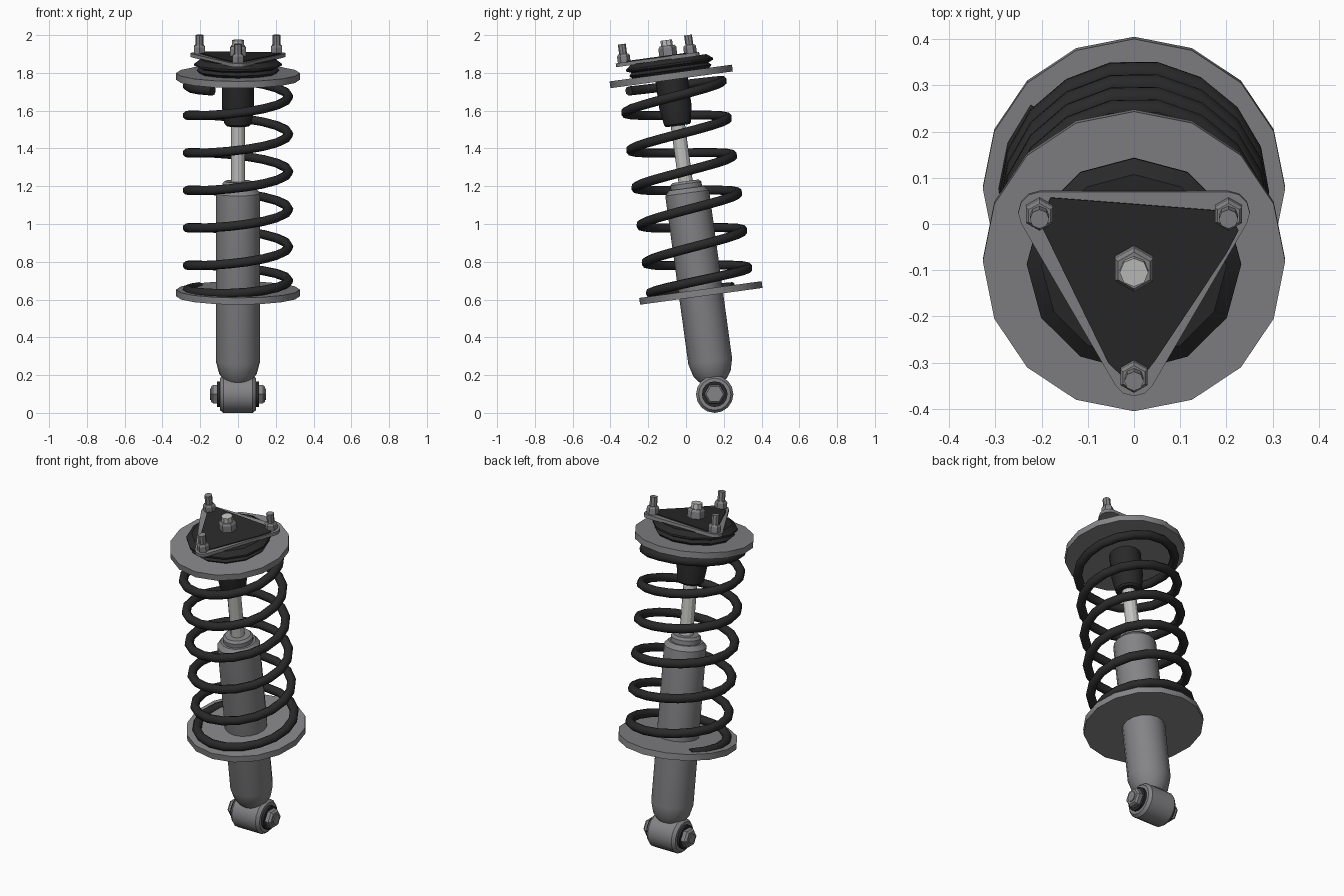
import bpy, bmesh
from math import sin, cos, pi, radians
from mathutils import Matrix

if "Cube" in bpy.data.objects:
    bpy.data.objects.remove(bpy.data.objects["Cube"], do_unlink=True)

# Frames: the strut leans back about the lower eye; the eye runs sideways
EYE = Matrix.Translation((0, 0.152, 0.099))
AXIS = EYE @ Matrix.Rotation(radians(7.8), 4, 'X')
CROSS = EYE @ Matrix.Rotation(pi / 2, 4, 'Y')


def material(name, rgb, rough=0.5):
    m = bpy.data.materials.new(name)
    m.use_nodes = True
    m.diffuse_color = (*rgb, 1)
    bsdf = m.node_tree.nodes["Principled BSDF"]
    bsdf.inputs["Base Color"].default_value = (*rgb, 1)
    bsdf.inputs["Roughness"].default_value = rough
    return m


STEEL = material("grey steel", (0.23, 0.23, 0.24))
BLACK = material("black rubber", (0.022, 0.022, 0.022))
ROD = material("bright rod", (0.54, 0.54, 0.53))


def finish(obj, frame, mat):
    bpy.context.collection.objects.link(obj)
    obj.matrix_world = frame
    obj.data.materials.append(mat)
    return obj


def mesh_object(name, bm, frame, mat, smooth):
    bmesh.ops.recalc_face_normals(bm, faces=bm.faces)
    mesh = bpy.data.meshes.new(name)
    bm.to_mesh(mesh)
    bm.free()
    obj = finish(bpy.data.objects.new(name, mesh), frame, mat)
    if smooth:
        bpy.ops.object.select_all(action='DESELECT')
        obj.select_set(True)
        bpy.context.view_layer.objects.active = obj
        bpy.ops.object.shade_smooth_by_angle(angle=radians(29))
    return obj


def lathe(name, profile, mat, sides=16, frame=AXIS, at=(0, 0), smooth=True):
    """Turn (radius, height) points around the frame's z axis, capped at both ends."""
    bm = bmesh.new()
    rings = []
    for r, h in profile:
        rings.append([bm.verts.new((at[0] + r * cos(pi / 2 + 2 * pi * i / sides),
                                    at[1] + r * sin(pi / 2 + 2 * pi * i / sides), h))
                      for i in range(sides)])
    for a, b in zip(rings, rings[1:]):
        for i in range(sides):
            j = (i + 1) % sides
            bm.faces.new((a[i], a[j], b[j], b[i]))
    bm.faces.new(rings[0])
    bm.faces.new(rings[-1])
    return mesh_object(name, bm, frame, mat, smooth)


def plate(name, outline, bottom, top, mat):
    bm = bmesh.new()
    face = bm.faces.new([bm.verts.new((x, y, bottom)) for x, y in outline])
    new = bmesh.ops.extrude_face_region(bm, geom=[face])["geom"]
    bmesh.ops.translate(bm, vec=(0, 0, top - bottom),
                        verts=[g for g in new if isinstance(g, bmesh.types.BMVert)])
    return mesh_object(name, bm, AXIS, mat, False)


# Lower eye, bushing and cross bolt
lathe("lower_eye", [(0.085, -0.095), (0.099, -0.078), (0.099, 0.078), (0.085, 0.095)],
      STEEL, frame=CROSS)
lathe("eye_bushing", [(0.068, -0.11), (0.068, 0.11)], BLACK, frame=CROSS)
lathe("cross_bolt", [(0.03, -0.148), (0.03, 0.148)], STEEL, sides=8, frame=CROSS)
for side, name in ((1, "left_bolt_nut"), (-1, "right_bolt_nut")):
    lathe(name, [(0.056, side * 0.105), (0.056, side * 0.132), (0.046, side * 0.143)],
          STEEL, sides=6, frame=CROSS, smooth=False)

# Damper tube, collar, rod and bump stop
lathe("damper_tube", [(0.05, 0.065), (0.075, 0.075), (0.1, 0.11), (0.117, 0.175),
                      (0.117, 1.075), (0.095, 1.1)], STEEL)
lathe("tube_collar", [(0.083, 1.09), (0.083, 1.125), (0.07, 1.138)], STEEL)
lathe("damper_rod", [(0.038, 1.1), (0.038, 1.75)], ROD, sides=12)
lathe("bump_stop", [(0.062, 1.435), (0.072, 1.445), (0.086, 1.54), (0.086, 1.69)], BLACK)

# Spring seats
for name, h in (("lower_seat", 0.541), ("upper_seat", 1.698)):
    lathe(name, [(0.327, h - 0.018), (0.327, h + 0.018)], STEEL)

# Coil spring: (angle in degrees, height) keys, close-wound at both ends
KEYS = [(140, 0.55), (270, 0.576), (450, 0.638), (2160, 1.59), (2250, 1.64), (2400, 1.652)]


def coil_height(a):
    for (a0, h0), (a1, h1) in zip(KEYS, KEYS[1:]):
        if a <= a1:
            return h0 + (h1 - h0) * (a - a0) / (a1 - a0)
    return KEYS[-1][1]


curve = bpy.data.curves.new("coil_spring", 'CURVE')
curve.dimensions = '3D'
curve.bevel_depth = 0.025
curve.bevel_resolution = 2
curve.use_fill_caps = True
steps = 113
spline = curve.splines.new('POLY')
spline.points.add(steps)
spline.use_smooth = True
for i, p in enumerate(spline.points):
    a = KEYS[0][0] + (KEYS[-1][0] - KEYS[0][0]) * i / steps
    p.co = (0.268 * cos(radians(a)), 0.268 * sin(radians(a)), coil_height(a), 1)
finish(bpy.data.objects.new("coil_spring", curve), AXIS, BLACK)

# Rubber top mount with a groove
lathe("rubber_mount", [(0.2, 1.71), (0.22, 1.73), (0.205, 1.745), (0.232, 1.756),
                       (0.232, 1.766), (0.2, 1.79)], BLACK, sides=12)

# Triangular mounting plate with rounded corners, and its dark inlay
stud_angles = [radians(30 + 120 * k) for k in range(3)]
studs = [(0.236 * cos(a), 0.236 * sin(a)) for a in stud_angles]
outline = []
for (x, y), a in zip(studs, stud_angles):
    for d in (-60, -30, 0, 30, 60):
        outline.append((x + 0.046 * cos(a + radians(d)), y + 0.046 * sin(a + radians(d))))
plate("mounting_plate", outline, 1.786, 1.806, STEEL)
plate("plate_inlay", [(-0.18, 0.152), (0.205, 0.122), (0.226, 0.08), (0.2, 0.03),
                      (0.045, -0.205), (0.0, -0.262), (-0.055, -0.21), (-0.205, 0.1)],
      1.804, 1.811, BLACK)

# Mounting studs with nuts
for k, pos in enumerate(studs):
    lathe(f"stud_nut_{k + 1}", [(0.034, 1.8), (0.034, 1.84), (0.027, 1.85)],
          STEEL, sides=6, at=pos, smooth=False)
    lathe(f"stud_{k + 1}", [(0.021, 1.79), (0.021, 1.903)], STEEL, sides=8, at=pos)

# Centre nut and rod tip
lathe("centre_nut", [(0.048, 1.8), (0.048, 1.85), (0.04, 1.862)], STEEL, sides=6, smooth=False)
lathe("rod_tip", [(0.031, 1.8), (0.031, 1.892)], ROD, sides=8)
